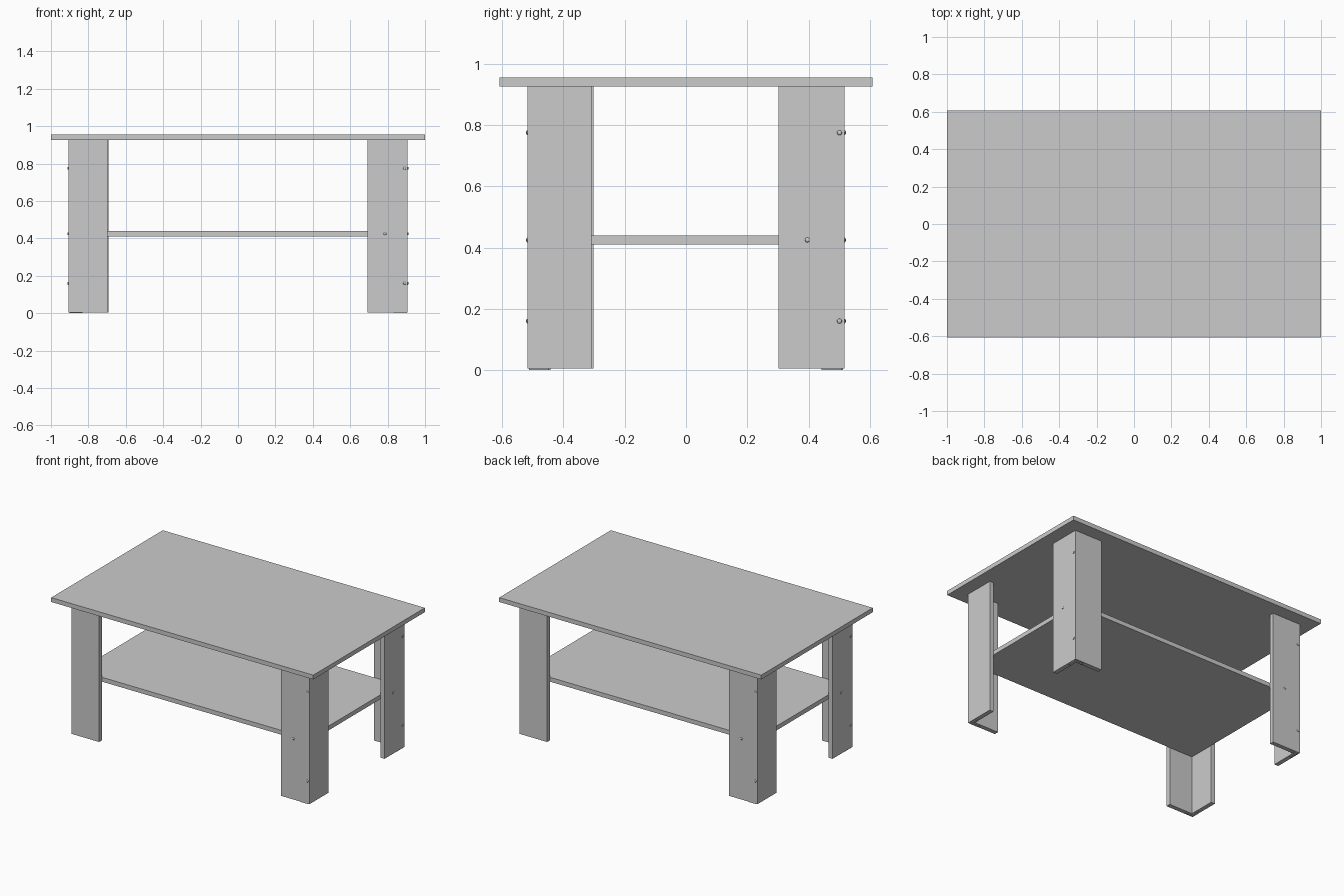
import bpy

if "Cube" in bpy.data.objects:
    bpy.data.objects.remove(bpy.data.objects["Cube"])

THICK = 0.03                 # board thickness
OUT_X, OUT_Y = 0.907, 0.517  # outer faces of the legs
LEG_Z0, LEG_Z1 = 0.005, 0.925
LONG, SHORT = 0.215, 0.179   # widths of the two boards in each L-shaped leg


def box(name, x, y, z):
    """Box from (min, max) ranges in any order."""
    ranges = [sorted(r) for r in (x, y, z)]
    bpy.ops.mesh.primitive_cube_add(size=1, location=[(a + b) / 2 for a, b in ranges])
    ob = bpy.context.object
    ob.name = name
    ob.scale = [b - a for a, b in ranges]
    bpy.ops.object.transform_apply(location=False, rotation=False, scale=True)
    return ob


def screw(name, loc, scale):
    """Flattened round screw head."""
    bpy.ops.mesh.primitive_uv_sphere_add(segments=12, ring_count=8, radius=1, location=loc)
    ob = bpy.context.object
    ob.name = name
    ob.scale = scale
    bpy.ops.object.transform_apply(location=False, rotation=False, scale=True)
    bpy.ops.object.shade_smooth_by_angle()


def leg(name, sx, sy, along_x):
    """L-shaped leg: u runs along the wide board, v across it."""
    u_out, v_out = (OUT_X, OUT_Y) if along_x else (OUT_Y, OUT_X)

    def xy(u, v):
        x, y = (u, v) if along_x else (v, u)
        return sx * x, sy * y

    def board(part, u0, u1, v0, v1, z0, z1):
        a, b = xy(u0, v0), xy(u1, v1)
        box(f"{name}_{part}", (a[0], b[0]), (a[1], b[1]), (z0, z1))

    v_in = v_out - THICK
    board("wide_board", u_out - LONG, u_out, v_in, v_out, LEG_Z0, LEG_Z1)
    board("narrow_board", u_out - THICK, u_out, v_in - SHORT, v_in, LEG_Z0, LEG_Z1)

    # Thin glides under the corner
    board("glide_a", u_out - 0.075, u_out - 0.01, v_out - 0.025, v_out - 0.005, 0, LEG_Z0)
    board("glide_b", u_out - 0.025, u_out - 0.01, v_out - 0.07, v_out - 0.025, 0, LEG_Z0)

    # Two corner screws and one shelf screw on the wide board
    flat = (0.008, 0.005, 0.008) if along_x else (0.005, 0.008, 0.008)
    for i, (inset, z) in enumerate([(0.016, 0.775), (0.016, 0.16), (0.121, 0.425)]):
        screw(f"{name}_screw_{i + 1}", (*xy(u_out - inset, v_out), z), flat)


# Table top and lower shelf
box("table_top", (-1, 1), (-0.608, 0.608), (0.925, 0.955))
box("shelf", (-OUT_X + THICK, OUT_X - THICK), (-OUT_Y + THICK, OUT_Y - THICK), (0.41, 0.44))

# Legs turn around the table, so the wide board alternates direction
leg("front_right_leg", 1, -1, True)
leg("back_right_leg", 1, 1, False)
leg("back_left_leg", -1, 1, True)
leg("front_left_leg", -1, -1, False)
